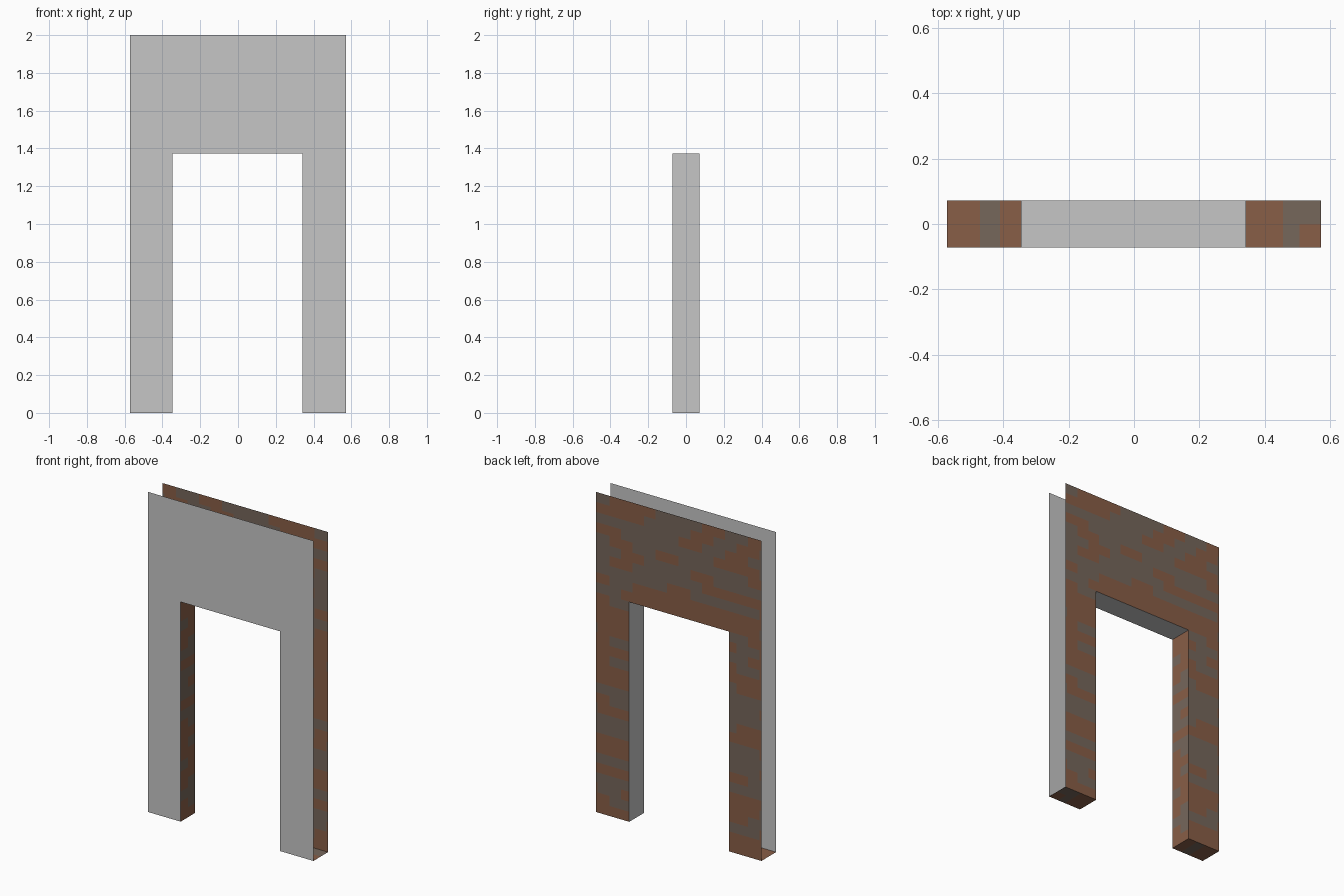
import bpy, random

if "Cube" in bpy.data.objects:
    bpy.data.objects.remove(bpy.data.objects["Cube"])

random.seed(4)

# Main dimensions
X, Y, H = 0.572, 0.072, 2.0
OL, OR, OH = -0.346, 0.342, 1.373      # doorway opening
COURSE, BRICK = 0.0625, 0.16


def mat(name, rgb):
    m = bpy.data.materials.new(name)
    m.diffuse_color = (*rgb, 1)
    m.use_nodes = True
    m.node_tree.nodes["Principled BSDF"].inputs["Base Color"].default_value = m.diffuse_color
    return m


PLASTER = mat("grey_plaster", (0.565, 0.565, 0.565))
BROWN = mat("brick_brown", (0.25, 0.112, 0.063))
DULL = mat("brick_grey_brown", (0.18, 0.135, 0.105))


def sheet(name, rects, place, flip=False):
    """Flat sheet of (u0, u1, v0, v1, material index) cells mapped to 3D by place(u, v)."""
    verts, faces, ids = [], [], []
    for u0, u1, v0, v1, mi in rects:
        n = len(verts)
        verts += [place(u0, v0), place(u1, v0), place(u1, v1), place(u0, v1)]
        f = [n, n + 1, n + 2, n + 3]
        faces.append(f[::-1] if flip else f)
        ids.append(mi)
    me = bpy.data.meshes.new(name)
    me.from_pydata(verts, [], faces)
    for m in (PLASTER, BROWN, DULL):
        me.materials.append(m)
    for p, mi in zip(me.polygons, ids):
        p.material_index = mi
    ob = bpy.data.objects.new(name, me)
    bpy.context.collection.objects.link(ob)


def bricks(u0, u1, v0, v1):
    """Running-bond brick cells clipped to a rectangle, two colours mixed."""
    cells = []
    for r in range(int(H / COURSE)):
        a, b = max(v0, r * COURSE), min(v1, (r + 1) * COURSE)
        if b - a < 1e-5:
            continue
        u = -1.2 + (BRICK / 2 if r % 2 else 0)
        while u < u1:
            c, d = max(u0, u), min(u1, u + BRICK)
            if d - c > 1e-5:
                cells.append((c, d, a, b, 1 if random.random() < 0.53 else 2))
            u += BRICK
    return cells


# Plain front sheet: two legs and the head
sheet("front_wall", [(-X, OL, 0, OH, 0), (OR, X, 0, OH, 0), (-X, OL, OH, H, 0),
                     (OL, OR, OH, H, 0), (OR, X, OH, H, 0)],
      lambda u, v: (u, -Y, v))

# Brick back sheet
sheet("back_wall", bricks(-X, OL, 0, OH) + bricks(OR, X, 0, OH) + bricks(-X, X, OH, H),
      lambda u, v: (u, Y, v), True)

# Doorway lining: brick left jamb, plain right jamb and lintel
sheet("left_jamb", bricks(-Y, Y, 0, OH), lambda u, v: (OL, u, v))
sheet("right_jamb", [(-Y, Y, 0, OH, 0)], lambda u, v: (OR, u, v), True)
sheet("lintel", [(OL, OR, -Y, Y, 0)], lambda u, v: (u, v, OH), True)

# Undersides of the legs
sheet("left_foot", [(-X, -0.47, -Y, Y, 1), (-0.47, -0.41, -Y, Y, 2), (-0.41, OL, -Y, Y, 1)],
      lambda u, v: (u, v, 0), True)
sheet("right_foot", [(OR, 0.455, -Y, Y, 1), (0.455, 0.505, -Y, Y, 2),
                     (0.505, X, 0, Y, 2), (0.505, X, -Y, 0, 1)],
      lambda u, v: (u, v, 0), True)
